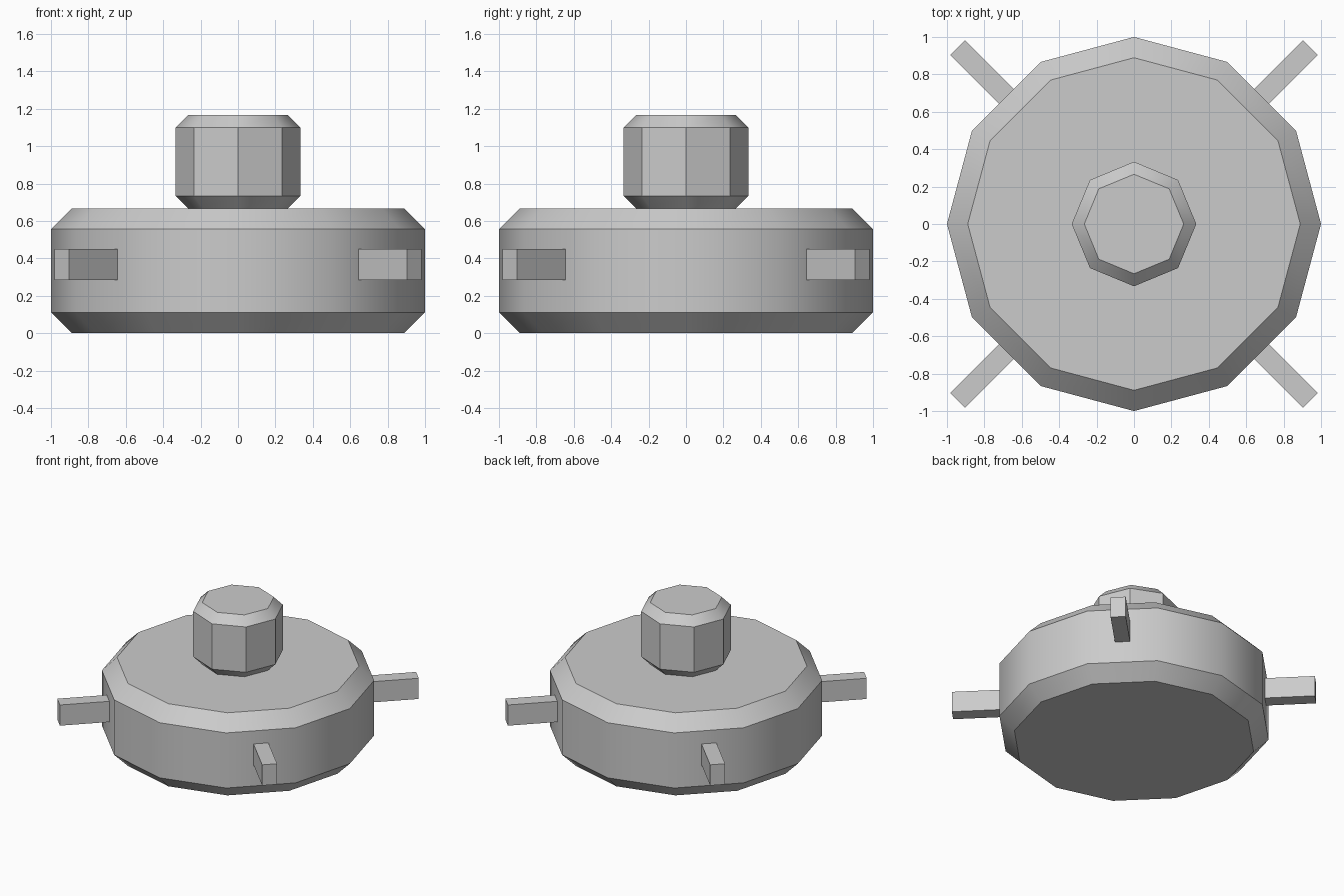
import bpy, bmesh
from math import cos, sin, pi, radians

if "Cube" in bpy.data.objects:
    bpy.data.objects.remove(bpy.data.objects["Cube"])


def finish(name, bm, smooth=False):
    bmesh.ops.recalc_face_normals(bm, faces=bm.faces)
    mesh = bpy.data.meshes.new(name)
    bm.to_mesh(mesh)
    bm.free()
    ob = bpy.data.objects.new(name, mesh)
    bpy.context.collection.objects.link(ob)
    if smooth:
        bpy.ops.object.select_all(action='DESELECT')
        ob.select_set(True)
        bpy.context.view_layer.objects.active = ob
        bpy.ops.object.shade_smooth_by_angle(angle=radians(35))
    return ob


def chamfered_prism(name, sides, radius, z0, z1, chamfer):
    profile = [(radius - chamfer, z0), (radius, z0 + chamfer),
               (radius, z1 - chamfer), (radius - chamfer, z1)]
    bm = bmesh.new()
    rings = [[bm.verts.new((r * cos(2 * pi * i / sides), r * sin(2 * pi * i / sides), z))
              for i in range(sides)] for r, z in profile]
    for a, b in zip(rings, rings[1:]):
        for i in range(sides):
            j = (i + 1) % sides
            bm.faces.new((a[i], a[j], b[j], b[i]))
    bm.faces.new(rings[0][::-1])
    bm.faces.new(rings[-1])
    return finish(name, bm, smooth=True)


# Twelve-sided body and eight-sided knob
chamfered_prism("body", 12, 1.0, 0.0, 0.667, 0.111)
chamfered_prism("knob", 8, 0.333, 0.667, 1.167, 0.067)

# Four diagonal prongs
for k in range(4):
    bm = bmesh.new()
    bmesh.ops.create_cube(bm, size=1)
    bmesh.ops.scale(bm, vec=(0.667, 0.111, 0.167), verts=bm.verts)
    prong = finish(f"prong_{k + 1}", bm)
    angle = pi / 4 + k * pi / 2
    prong.location = (cos(angle), sin(angle), 0.367)
    prong.rotation_euler.z = angle
